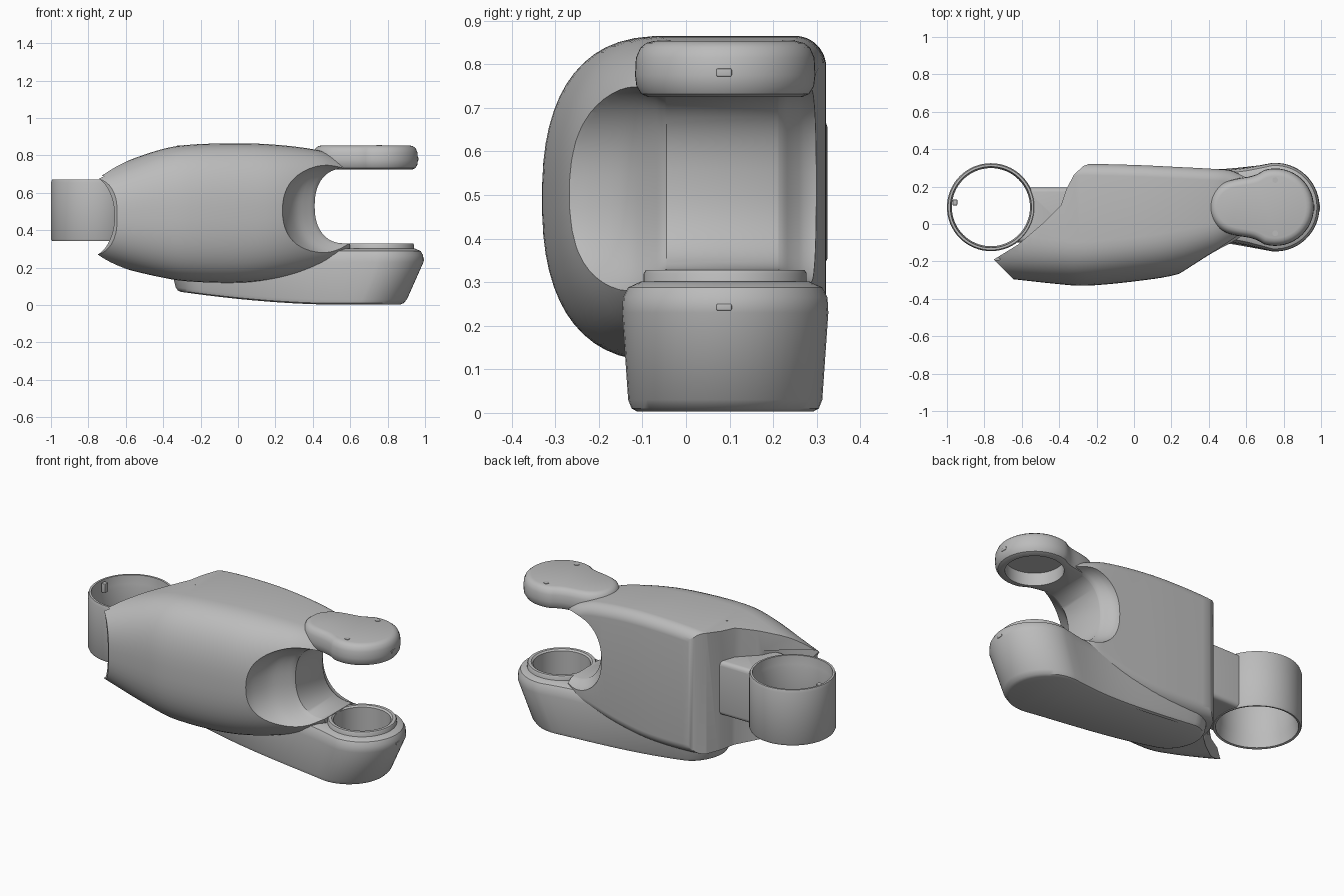
import bpy, bmesh, math
from mathutils import Vector

cube = bpy.data.objects.get("Cube")
if cube:
    bpy.data.objects.remove(cube, do_unlink=True)

grey = bpy.data.materials.new("light grey")
grey.use_nodes = True
grey.diffuse_color = (0.5, 0.5, 0.5, 1)
grey.node_tree.nodes["Principled BSDF"].inputs["Base Color"].default_value = (0.5, 0.5, 0.5, 1)

AXIS_Y = 0.09          # shared centre line of both joints
FORK_X = 0.755         # fork joint axis
RING_X = -0.765        # ring joint axis


def finish(name, bm):
    bmesh.ops.recalc_face_normals(bm, faces=bm.faces)
    mesh = bpy.data.meshes.new(name)
    bm.to_mesh(mesh)
    bm.free()
    mesh.materials.append(grey)
    obj = bpy.data.objects.new(name, mesh)
    bpy.context.collection.objects.link(obj)
    return obj


def loft(name, rings, closed=False):
    """Skin a list of equal-length point rings; cap the ends unless closed."""
    bm = bmesh.new()
    rows = [[bm.verts.new(p) for p in ring] for ring in rings]
    n = len(rows[0])
    pairs = list(zip(rows, rows[1:] + rows[:1])) if closed else list(zip(rows, rows[1:]))
    for a, b in pairs:
        for i in range(n):
            j = (i + 1) % n
            bm.faces.new((a[i], a[j], b[j], b[i]))
    if not closed:
        bm.faces.new(rows[0])
        bm.faces.new(rows[-1])
    return finish(name, bm)


def circle(x, y, z, r, n=64):
    return [(x + r * math.cos(math.tau * i / n), y + r * math.sin(math.tau * i / n), z)
            for i in range(n)]


def lathe(name, x, y, profile):
    return loft(name, [circle(x, y, z, r) for r, z in profile], closed=True)


def cylinder(name, x, y, r, z0, z1):
    return loft(name, [circle(x, y, z0, r), circle(x, y, z1, r)])


def box(name, lo, hi, bevel):
    bm = bmesh.new()
    bmesh.ops.create_cube(bm, size=1)
    for v in bm.verts:
        v.co = Vector([(a + b) / 2 + c * (b - a) for a, b, c in zip(lo, hi, v.co)])
    bmesh.ops.bevel(bm, geom=bm.edges[:], offset=bevel, segments=4, profile=0.5, affect='EDGES')
    return finish(name, bm)


def cut(obj, cutter):
    mod = obj.modifiers.new("cut", 'BOOLEAN')
    mod.operation, mod.solver, mod.object = 'DIFFERENCE', 'EXACT', cutter
    bpy.ops.object.select_all(action='DESELECT')
    bpy.context.view_layer.objects.active = obj
    obj.select_set(True)
    bpy.ops.object.modifier_apply(modifier=mod.name)
    bpy.data.objects.remove(cutter, do_unlink=True)


def keyhole(c1, r1, c2, r2, z, waist, n=28, m=14):
    """Outline wrapping circle c1 (right) and c2 (left), its sides drawn in by waist."""
    half = math.pi / 2 + math.asin((r1 - r2) / (c1[0] - c2[0]))

    def arc(c, r, start, sweep):
        return [(c[0] + r * math.cos(start + sweep * i / n),
                 c[1] + r * math.sin(start + sweep * i / n), z) for i in range(n + 1)]

    right = arc(c1, r1, -half, 2 * half)
    left = arc(c2, r2, half, math.tau - 2 * half)

    def side(a, b, sign):
        pts = []
        for i in range(1, m):
            t = i / m
            p = Vector(a).lerp(Vector(b), t)
            p.y -= sign * waist * math.sin(math.pi * t ** 0.6) ** 2
            pts.append(tuple(p))
        return pts

    return right + side(right[-1], left[0], 1) + left + side(right[0], left[-1], -1)[::-1]


# Main body: sections along x as (x, y_front, y_back, z_low, z_high)
stations = [(-0.80, -0.28, 0.322, 0.25, 0.69), (-0.65, -0.295, 0.322, 0.205, 0.75),
            (-0.42, -0.32, 0.322, 0.15, 0.83), (-0.25, -0.33, 0.322, 0.125, 0.858),
            (0.02, -0.305, 0.315, 0.12, 0.865), (0.23, -0.27, 0.305, 0.145, 0.855),
            (0.42, -0.20, 0.295, 0.19, 0.83), (0.52, -0.145, 0.285, 0.215, 0.80),
            (0.60, -0.07, 0.255, 0.24, 0.775)]


def spline(keys, steps=5):
    out = []
    for i in range(len(keys) - 1):
        p = [keys[max(0, min(len(keys) - 1, i + k))] for k in (-1, 0, 1, 2)]
        for s in range(steps):
            t = s / steps
            out.append([b + 0.5 * t * (c - a + t * (2*a - 5*b + 4*c - d + t * (3*(b - c) + d - a)))
                        for a, b, c, d in zip(*p)])
    return out + [list(keys[-1])]


def body_section(x, y0, y1, z0, z1, n=14):
    h, w = (z1 - z0) / 2, min(0.26, 0.45 * (y1 - y0))
    r = 0.065
    corners = [(y0 + w, z0 + h, w, h, 2.45, 2), (y1 - r, z0 + r, r, r, 2, 3),
               (y1 - r, z1 - r, r, r, 2, 0), (y0 + w, z1 - h, w, h, 2.45, 1)]
    pts = []
    for cy, cz, ry, rz, e, quarter in corners:
        for i in range(n):
            a = (quarter + (i + 0.5) / n) * math.pi / 2
            c, s = math.cos(a), math.sin(a)
            pts.append((x, cy + ry * math.copysign(abs(c) ** (2 / e), c),
                        cz + rz * math.copysign(abs(s) ** (2 / e), s)))
    return pts


body = loft("main_body", [body_section(*s) for s in spline(stations)])

# Slanted rear end that makes room for the ring, with a concave front lip
slant = [(-0.60, -0.36), (-0.65, -0.29), (-0.75, -0.19), (-0.62, -0.11),
         (-0.48, 0.01), (-0.39, 0.10), (-0.36, 0.19), (-0.32, 0.265), (-0.27, 0.31),
         (-0.18, 0.345), (-0.3, 0.6), (-1.2, 0.6), (-1.2, -0.36)]
cut(body, loft("slant_cutter", [[(x, y, z) for x, y in slant] for z in (-0.2, 1.2)]))
cut(body, cylinder("pocket_cutter", RING_X, AXIS_Y, 0.285, 0.31, 0.69))
cut(body, loft("lip_cutter", [[(-0.79 + 0.13 * x, y, 0.475 + 0.215 * z)
                               for x, z, _ in circle(0, 0, 0, 1, 48)] for y in (-0.5, -0.08)]))


# Fork opening, flaring into a scoop towards the front and back
def fork_section(y, xl, n=32):
    f = (0.41 - xl) / 0.18
    z0, z1, rx = 0.33 - 0.105 * f, 0.73 + 0.055 * f, 0.16 + 0.16 * f
    pts = [(1.2, y, z0)]
    for i in range(n + 1):
        a = -math.pi / 2 + math.pi * i / n
        s = math.sin(a)
        pts.append((xl + rx - rx * abs(math.cos(a)) ** 0.87, y,
                    (z0 + z1) / 2 + (z1 - z0) / 2 * math.copysign(abs(s) ** 0.87, s)))
    return pts + [(1.2, y, z1)]


front_flare = [(-0.45, 0.215), (-0.28, 0.235), (-0.20, 0.262), (-0.13, 0.305),
               (-0.085, 0.36), (-0.06, 0.395), (-0.045, 0.41)]
back_flare = [(0.21, 0.41), (0.225, 0.40), (0.25, 0.375), (0.29, 0.35), (0.40, 0.33)]
cut(body, loft("fork_cutter", [fork_section(*s) for s in spline(front_flare, 3) + spline(back_flare, 3)]))

# Upper fork pad with a recess underneath
pad_levels = [(0.725, 0.03), (0.732, 0.014), (0.75, 0.003), (0.775, 0), (0.815, 0.002),
              (0.838, 0.012), (0.849, 0.026), (0.853, 0.042)]
upper_pad = loft("upper_fork_pad", [keyhole((FORK_X, AXIS_Y), 0.207 - d, (0.55, AXIS_Y), 0.148 - d, z, 0.012)
                                    for z, d in pad_levels])
cut(upper_pad, cylinder("pad_recess", FORK_X, AXIS_Y, 0.155, 0.6, 0.80))

# Lower cover: long tapered hull, its underside rising towards the rear
cover_levels = [(0.003, 0.035, 0.09), (0.010, 0.022, 0.085), (0.030, 0.014, 0.075),
                (0.23, 0, 0), (0.265, 0.002, 0), (0.288, 0.014, 0), (0.302, 0.045, 0)]
rings = []
for z, inset, shift in cover_levels:
    ring = keyhole((FORK_X - shift, AXIS_Y), 0.237 - inset,
                   (-0.195 + shift * 0.3, 0.12), 0.175 - inset, z, 0.01 + 0.08 * z)
    rings.append([(x, y, h + 0.075 * (max(0, 0.5 - x) / 0.85) ** 1.7 * (1 - h / 0.302))
                  for x, y, h in ring])
cover = loft("lower_cover", rings)
cut(cover, cylinder("cover_recess", FORK_X, AXIS_Y, 0.155, 0.17, 0.6))

# Raised collar around the lower joint
lathe("lower_collar", FORK_X, AXIS_Y,
      [(0.155, 0.25), (0.187, 0.25), (0.187, 0.32), (0.182, 0.328), (0.165, 0.328), (0.155, 0.32)])

# Rear ring and the neck joining it to the body
lathe("rear_ring", RING_X, AXIS_Y,
      [(0.217, 0.345), (0.229, 0.342), (0.235, 0.355), (0.235, 0.655), (0.229, 0.672),
       (0.217, 0.672), (0.213, 0.62), (0.209, 0.60), (0.209, 0.42), (0.213, 0.40)])
neck = box("ring_neck", (-0.66, -0.10, 0.345), (-0.28, 0.195, 0.665), 0.025)
cut(neck, cylinder("neck_cutter", RING_X, AXIS_Y, 0.222, 0.2, 0.9))

# Small catches on the seams
box("upper_catch", (0.95, 0.07, 0.772), (0.964, 0.105, 0.79), 0.003)
box("lower_catch", (0.975, 0.07, 0.235), (0.994, 0.105, 0.25), 0.003)
box("ring_catch", (-0.97, 0.10, 0.61), (-0.945, 0.13, 0.665), 0.003)

# Screw heads
screws = [(FORK_X, 0.235, 0.853), (FORK_X, -0.05, 0.853), (-0.31, 0.06, 0.849)]
for i, (x, y, z) in enumerate(screws):
    cylinder(f"screw_{i + 1}", x, y, 0.015, z - 0.01, z + 0.003)

# Smooth shading with sharp edges kept
bpy.ops.object.select_all(action='DESELECT')
for obj in bpy.context.collection.objects:
    if obj.type == 'MESH' and grey.name in obj.data.materials:
        obj.select_set(True)
        bpy.context.view_layer.objects.active = obj
bpy.ops.object.shade_smooth_by_angle(angle=math.radians(32))
